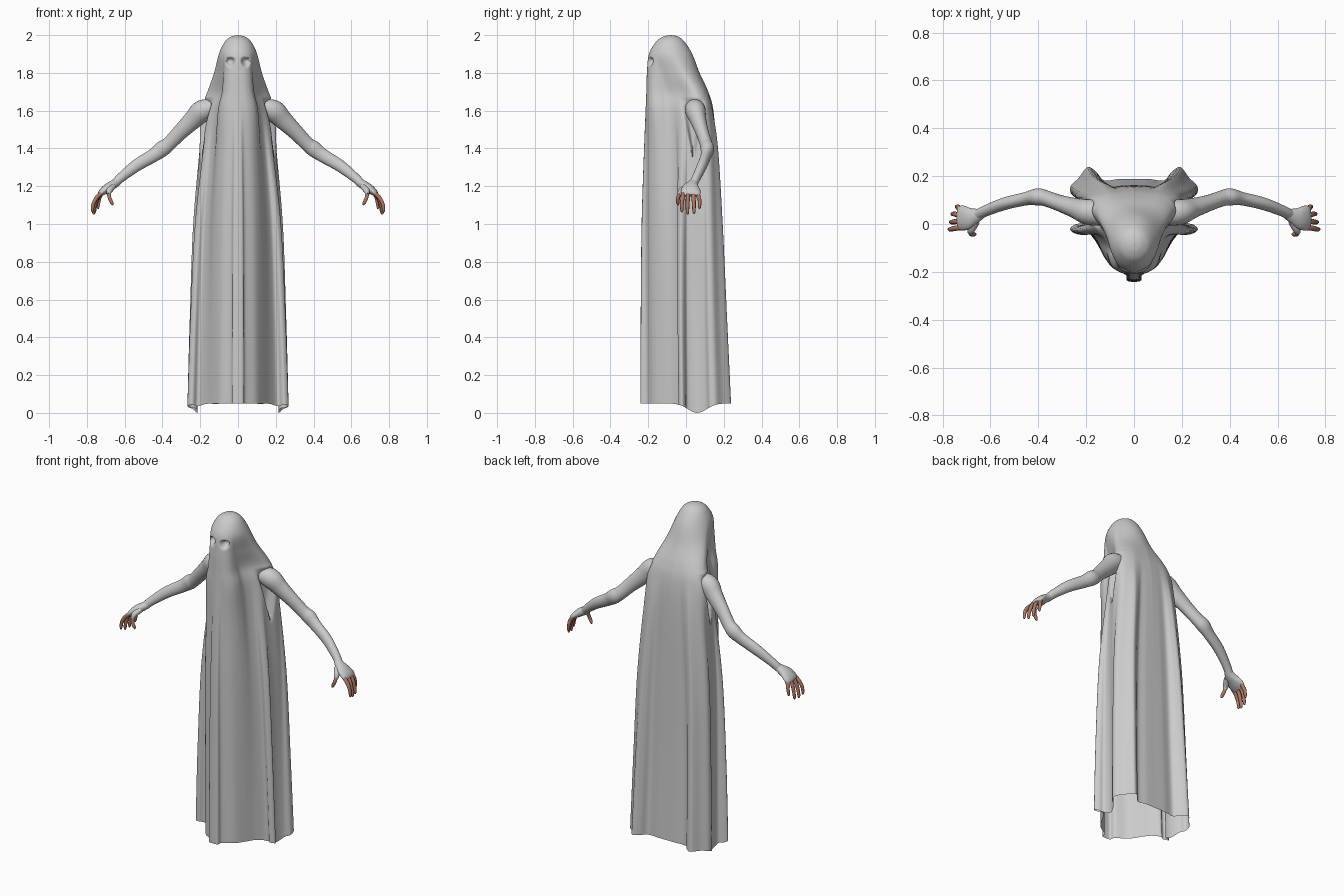
import bpy
import bmesh
from math import sin, cos, pi, exp
from mathutils import Vector

cube = bpy.data.objects.get("Cube")
if cube:
    bpy.data.objects.remove(cube, do_unlink=True)


def material(name, colour):
    mat = bpy.data.materials.new(name)
    mat.use_nodes = True
    mat.diffuse_color = colour
    mat.node_tree.nodes["Principled BSDF"].inputs["Base Color"].default_value = colour
    return mat


cloth = material("pale grey", (0.6, 0.6, 0.6, 1))
skin = material("reddish brown", (0.42, 0.19, 0.13, 1))


def spline(rows, steps):
    """Smooth curve through rows of numbers, clamped at both ends."""
    rows = [Vector(row) for row in rows]
    result = []
    for i in range(len(rows) - 1):
        a, b, c, d = (rows[max(0, min(len(rows) - 1, i + k))] for k in (-1, 0, 1, 2))
        for s in range(steps):
            t = s / steps
            result.append(b + (c - a) * (t / 2)
                          + (a * 2 - b * 5 + c * 4 - d) * (t * t / 2)
                          + (b * 3 - a - c * 3 + d) * (t ** 3 / 2))
    return result + [rows[-1]]


def resample(points, count):
    """Even spacing along a smooth curve."""
    dense = spline(points, 20)
    lengths = [0]
    for p, q in zip(dense, dense[1:]):
        lengths.append(lengths[-1] + (q - p).length)
    result, j = [], 0
    for i in range(count):
        target = lengths[-1] * i / (count - 1)
        while j < len(dense) - 2 and lengths[j + 1] < target:
            j += 1
        t = (target - lengths[j]) / max(lengths[j + 1] - lengths[j], 1e-9)
        result.append(dense[j].lerp(dense[j + 1], t))
    return result


def loft(name, rings, mat, close_end=True):
    bm = bmesh.new()
    grid = [[bm.verts.new(p) for p in ring] for ring in rings]
    n = len(rings[0])
    for low, high in zip(grid, grid[1:]):
        for i in range(n):
            k = (i + 1) % n
            bm.faces.new((low[i], low[k], high[k], high[i]))
    bm.faces.new(grid[0])
    if close_end:
        bm.faces.new(grid[-1])
    bmesh.ops.recalc_face_normals(bm, faces=bm.faces)
    mesh = bpy.data.meshes.new(name)
    bm.to_mesh(mesh)
    bm.free()
    mesh.materials.append(mat)
    obj = bpy.data.objects.new(name, mesh)
    bpy.context.collection.objects.link(obj)
    for other in bpy.context.selected_objects:
        other.select_set(False)
    obj.select_set(True)
    bpy.context.view_layer.objects.active = obj
    bpy.ops.object.shade_smooth_by_angle(angle=pi / 3)


def tube(name, rows, side, mat, sides=16, steps=6):
    """Rows: x, y, z, radius along y, radius across."""
    rows = spline(rows, steps)
    path = [Vector(r[:3]) for r in rows]
    rings = []
    for i, row in enumerate(rows):
        along = (path[min(i + 1, len(path) - 1)] - path[max(i - 1, 0)]).normalized()
        wide = Vector((0, 1, 0))
        wide = (wide - along * wide.dot(along)).normalized()
        thin = along.cross(wide)
        ring = []
        for k in range(sides):
            angle = 2 * pi * k / sides
            p = path[i] + wide * (cos(angle) * row[3]) + thin * (sin(angle) * row[4])
            ring.append((p.x * side, p.y, p.z))
        rings.append(ring)
    loft(name, rings, mat)


# Half outlines of the sheet, front to back: head, shoulders and pleated hem
COUNT = 120
head = [Vector((sin(pi * i / (COUNT - 1)), (1 - cos(pi * i / (COUNT - 1))) / 2))
        for i in range(COUNT)]
shoulder = resample([(0, 0), (.27, .02), (.46, .09), (.53, .2), (.53, .33),
                     (.74, .53), (1, .74), (.93, .88), (.6, .97), (0, 1)], COUNT)
hem = resample([(0, -.24), (.028, -.235), (.035, -.205), (.09, -.17), (.125, -.12),
                (.16, -.06), (.2, -.015), (.23, -.038), (.255, -.02), (.235, 0),
                (.21, .01), (.205, .06), (.225, .11), (.25, .128), (.252, .16),
                (.22, .195), (.185, .24), (.15, .22), (.12, .185), (.06, .19),
                (0, .19)], COUNT)
hem = [Vector((p.x / .255, (p.y + .24) / .48)) for p in hem]

# Levels: height, half width, front, back, shoulder share, pleat share
levels = spline([
    (2, .001, -.081, -.079, 0, 0),
    (1.992, .036, -.12, -.042, 0, 0),
    (1.965, .07, -.158, -.008, 0, 0),
    (1.9, .102, -.196, .033, .1, 0),
    (1.8, .127, -.207, .072, .6, 0),
    (1.7, .16, -.21, .118, 1, 0),
    (1.6, .198, -.214, .148, 1, .08),
    (1.4, .215, -.222, .175, 1, .4),
    (1, .246, -.235, .197, 1, .7),
    (.5, .259, -.24, .218, 1, .9),
    (.05, .268, -.242, .238, 1, 1)], 14)


def sheet_point(i, level):
    z, width, front, back, share, pleat = level
    p = head[i].lerp(shoulder[i], share).lerp(hem[i], pleat)
    x, y = p.x * width, front + p.y * (back - front)
    # Eye hollows, with a crisp brow above each
    if y < -.1:
        dx, dz = (x - .04) / .02, (z - 1.866) / (.013 if z > 1.866 else .028)
        y += .03 * exp(-(dx * dx + dz * dz) ** 2)
    # Narrow tuck in the cloth under each arm
    if x > .1 and 1.35 < z < 1.67:
        reach = .05 * (z - 1.34) / .28
        fade = min(1, (1.67 - z) / .06, (z - 1.35) / .04)
        x -= .04 * fade * exp(-((y - .04) / reach) ** 4)
    # The hem hangs lower at the sides
    if x > .1:
        z -= .055 * exp(-((y - .06) / .07) ** 2) * max(0, 1 - z) ** 2
    return Vector((x, y, z))


# Draped sheet, open at the hem
rings = []
for level in levels:
    half = [sheet_point(i, level) for i in range(COUNT)]
    other = [Vector((-p.x, p.y, p.z)) for p in half[-2:0:-1]]
    rings.append(half + other)
loft("draped_sheet", rings, cloth, close_end=False)

# Arms, palms and fingers
for side, label in ((1, "left"), (-1, "right")):
    tube(label + "_arm", [
        (.13, .045, 1.615, .05, .045), (.19, .05, 1.598, .054, .058),
        (.24, .065, 1.55, .043, .05), (.31, .087, 1.482, .034, .041),
        (.365, .106, 1.425, .033, .038), (.402, .113, 1.397, .036, .042),
        (.45, .106, 1.362, .028, .036), (.54, .085, 1.308, .026, .032),
        (.62, .055, 1.245, .023, .025), (.65, .04, 1.215, .023, .023)],
        side, cloth, 24)
    tube(label + "_palm", [
        (.635, .045, 1.225, .02, .02), (.665, .033, 1.206, .033, .024),
        (.695, .025, 1.188, .048, .023), (.722, .025, 1.166, .052, .018),
        (.734, .025, 1.15, .046, .01)], side, cloth, 20)
    tube(label + "_thumb_base", [
        (.66, .01, 1.2, .016, .016), (.68, -.022, 1.178, .017, .016),
        (.685, -.035, 1.158, .011, .011)], side, cloth, 12)
    tube(label + "_thumb", [
        (.685, -.032, 1.165, .01, .01), (.68, -.042, 1.138, .01, .01),
        (.668, -.043, 1.112, .009, .009), (.662, -.042, 1.1, .003, .003)],
        side, skin, 10)
    fingers = (("index", -.014, -.022, 0, .012), ("middle", .012, .008, .006, 0),
               ("ring", .038, .042, .012, .004), ("little", .062, .072, .03, .03))
    for name, root, tip, inset, short in fingers:
        drop = 1.05 + short
        tube(label + "_" + name + "_finger", [
            (.718, root, 1.168, .011, .011),
            (.748 - inset / 2, (root + tip) / 2, 1.14, .011, .011),
            (.766 - inset, tip, drop + .045, .01, .01),
            (.771 - inset, tip, drop + .012, .008, .008),
            (.77 - inset, tip, drop, .003, .003)], side, skin, 10)
